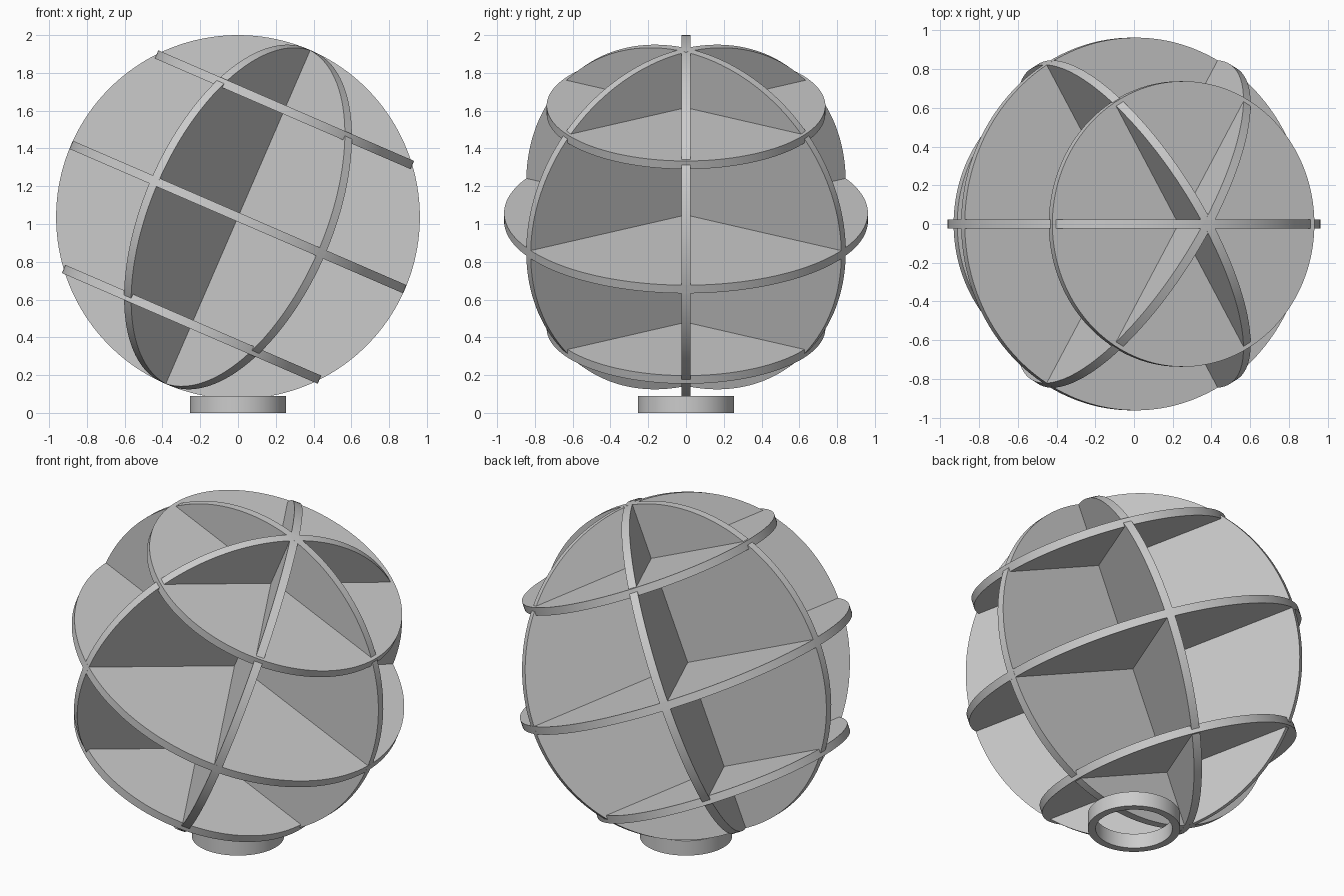
import bpy
from math import radians, sin, cos, pi
from mathutils import Matrix

if "Cube" in bpy.data.objects:
    bpy.data.objects.remove(bpy.data.objects["Cube"])

R = 0.963          # globe radius
CZ = 2.0 - R       # globe centre height
T = 0.047          # slat thickness
TILT = Matrix.Translation((0, 0, CZ)) @ Matrix.Rotation(radians(23.4), 4, 'Y')


def smooth(ob):
    bpy.context.view_layer.objects.active = ob
    ob.select_set(True)
    bpy.ops.object.shade_smooth_by_angle(angle=radians(30))
    ob.select_set(False)


def disc(name, radius, matrix):
    bpy.ops.mesh.primitive_cylinder_add(vertices=160, radius=radius, depth=T)
    ob = bpy.context.object
    ob.name = name
    ob.matrix_world = matrix
    smooth(ob)
    return ob


# Meridian discs: full circles through the tilted axis
for i in range(3):
    turn = Matrix.Rotation(radians(60 * i), 4, 'Z') @ Matrix.Rotation(pi / 2, 4, 'X')
    disc(f"meridian_disc_{i + 1}", R, TILT @ turn)

# Latitude discs: equator and one at 40 degrees on each side
for name, lat in (("lower", -40), ("equator", 0), ("upper", 40)):
    a = radians(lat)
    disc(f"latitude_disc_{name}", R * cos(a),
         TILT @ Matrix.Translation((0, 0, R * sin(a))))

# Ring base: rectangular section swept round z
ro, ri, h, n = 0.255, 0.212, 0.09, 96
profile = [(ro, 0), (ro, h), (ri, h), (ri, 0)]
verts = [(r * cos(2 * pi * k / n), r * sin(2 * pi * k / n), z)
         for k in range(n) for r, z in profile]
faces = [(4 * k + j, 4 * ((k + 1) % n) + j,
          4 * ((k + 1) % n) + (j + 1) % 4, 4 * k + (j + 1) % 4)
         for k in range(n) for j in range(4)]
mesh = bpy.data.meshes.new("base_ring")
mesh.from_pydata(verts, [], faces)
ring = bpy.data.objects.new("base_ring", mesh)
bpy.context.collection.objects.link(ring)
bpy.ops.object.select_all(action='DESELECT')
smooth(ring)
